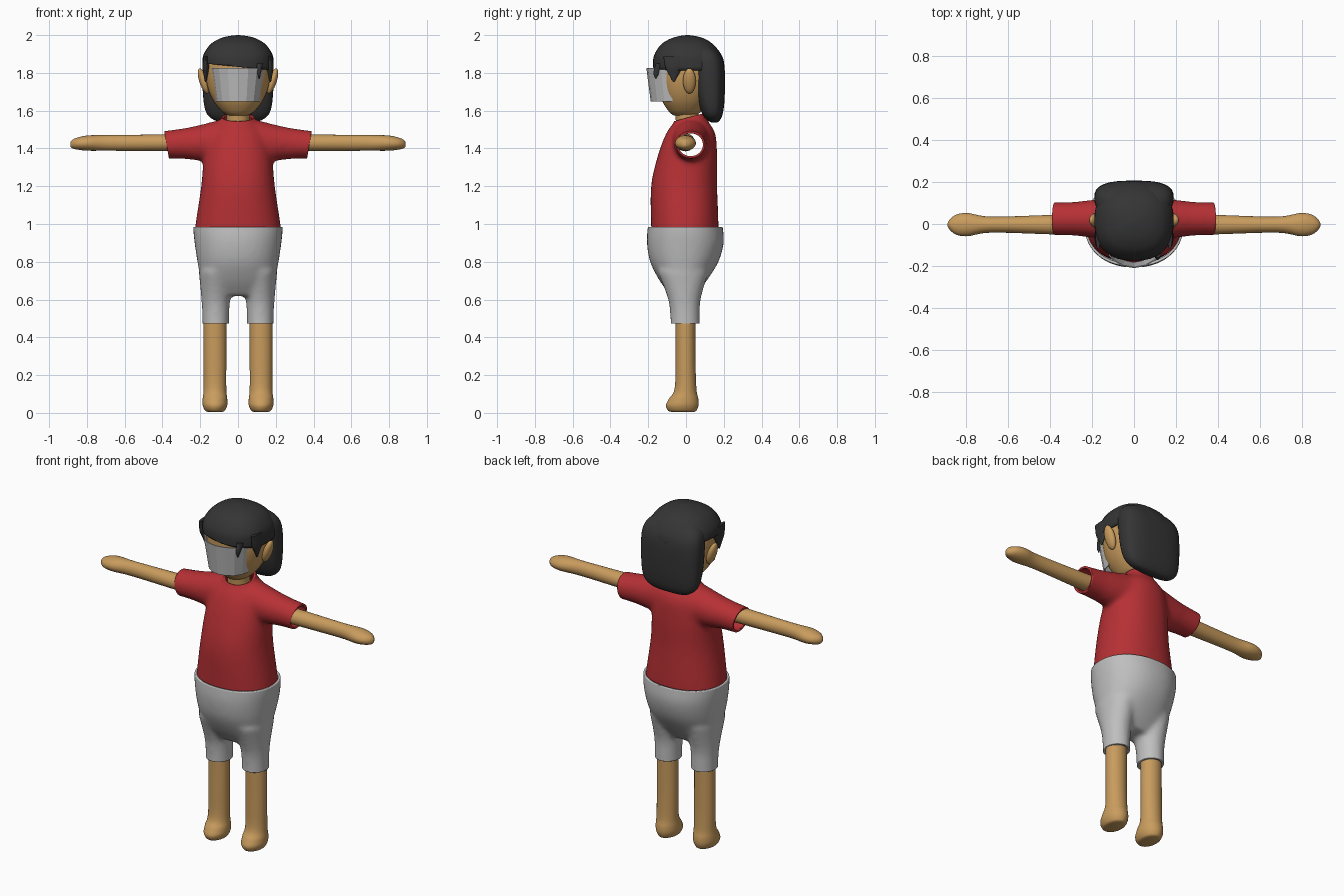
import bpy, bmesh, math
from mathutils import Vector, Matrix

cube = bpy.data.objects.get("Cube")
if cube:
    bpy.data.objects.remove(cube)


def material(name, rgb):
    m = bpy.data.materials.new(name)
    m.use_nodes = True
    m.diffuse_color = (*rgb, 1)
    m.node_tree.nodes["Principled BSDF"].inputs["Base Color"].default_value = (*rgb, 1)
    return m


SKIN = material("tan skin", (0.58, 0.33, 0.11))
RED = material("red cloth", (0.47, 0.03, 0.035))
GREY = material("pale grey", (0.52, 0.52, 0.52))
BLACK = material("black hair", (0.035, 0.035, 0.035))


def spline(a, b, c, d, f):
    """Catmull-Rom value between b and c."""
    return b + f / 2 * (c - a + f * (2 * a - 5 * b + 4 * c - d + f * (3 * (b - c) + d - a)))


def loft(bm, rings, axis="z", centre=0, side=1, power=2, segs=36, steps=5):
    """Skin smooth rings given as (position, half width, low edge, high edge)."""
    rows = []
    last = len(rings) - 1
    for i in range(last):
        quad = [rings[max(0, min(last, i + k))] for k in (-1, 0, 1, 2)]
        rows += [[spline(*v, s / steps) for v in zip(*quad)] for s in range(steps)]
    rows.append(rings[-1])
    loops = []
    for t, w, low, high in rows:
        loop = []
        for k in range(segs):
            a = math.tau * k / segs
            c, s = math.cos(a), math.sin(a)
            u = centre + w * math.copysign(abs(c) ** (2 / power), c)
            v = (low + high) / 2 + (high - low) / 2 * math.copysign(abs(s) ** (2 / power), s)
            co = (u, v, t) if axis == "z" else (t, u, v)
            loop.append(bm.verts.new((co[0] * side, co[1], co[2])))
        loops.append(loop)
    for lo, hi in zip(loops, loops[1:]):
        for k in range(segs):
            n = (k + 1) % segs
            bm.faces.new((lo[k], lo[n], hi[n], hi[k]))
    bm.faces.new(loops[0])
    bm.faces.new(loops[-1])


def finish(bm, name, mat, angle=50):
    bmesh.ops.recalc_face_normals(bm, faces=bm.faces)
    mesh = bpy.data.meshes.new(name)
    bm.to_mesh(mesh)
    bm.free()
    mesh.materials.append(mat)
    ob = bpy.data.objects.new(name, mesh)
    bpy.context.collection.objects.link(ob)
    if angle:
        bpy.ops.object.select_all(action="DESELECT")
        ob.select_set(True)
        bpy.context.view_layer.objects.active = ob
        bpy.ops.object.shade_smooth_by_angle(angle=math.radians(angle))
    return ob


def part(name, mat, rings, **kw):
    bm = bmesh.new()
    loft(bm, rings, **kw)
    return finish(bm, name, mat)


def cut(bm, point, normal):
    """Remove everything on the side the normal points to."""
    bmesh.ops.bisect_plane(bm, geom=bm.verts[:] + bm.edges[:] + bm.faces[:],
                           plane_co=point, plane_no=normal, clear_outer=True)


def garment(bm, name, mat, cuts, smoothing):
    """Fuse overlapping lofts, soften the joins, cut the openings, add cloth thickness."""
    ob = finish(bm, name, mat, None)
    fuse = ob.modifiers.new("fuse", "REMESH")
    fuse.mode, fuse.voxel_size = "VOXEL", 0.012
    soft = ob.modifiers.new("soften", "SMOOTH")
    soft.factor, soft.iterations = 0.5, smoothing
    bpy.context.view_layer.update()
    fused = bpy.data.meshes.new_from_object(
        ob.evaluated_get(bpy.context.evaluated_depsgraph_get()))
    bpy.data.objects.remove(ob)
    bm = bmesh.new()
    bm.from_mesh(fused)
    bpy.data.meshes.remove(fused)
    for point, normal in cuts:
        cut(bm, point, normal)
    ob = finish(bm, name, mat)
    shell = ob.modifiers.new("cloth", "SOLIDIFY")
    shell.thickness, shell.offset = 0.012, -1


# Shirt: torso and two sleeves
bm = bmesh.new()
loft(bm, [(0.9, 0.235, -0.18, 0.17), (1, 0.225, -0.185, 0.172), (1.2, 0.195, -0.185, 0.165),
          (1.36, 0.18, -0.15, 0.165), (1.48, 0.15, -0.105, 0.155), (1.55, 0.09, -0.06, 0.115),
          (1.64, 0.07, -0.05, 0.09)], power=2.2)
for s in (1, -1):
    loft(bm, [(0, 0.1, 1.36, 1.56), (0.1, 0.1, 1.33, 1.55), (0.2, 0.09, 1.335, 1.525),
              (0.3, 0.08, 1.345, 1.505), (0.46, 0.078, 1.345, 1.485)],
         axis="x", centre=0.025, side=s)
garment(bm, "shirt", RED,
        [((0, 0, 0.97), (0, 0, -1)), ((0, 0.015, 1.565), (0, -0.27, 1)),
         ((0.378, 0, 1.42), (1, 0, -0.17)), ((-0.378, 0, 1.42), (-1, 0, -0.17))], 14)

# Shorts: hips and two legs
bm = bmesh.new()
loft(bm, [(0.62, 0.17, -0.08, 0.05), (0.7, 0.195, -0.14, 0.11), (0.8, 0.215, -0.19, 0.172),
          (0.9, 0.23, -0.207, 0.2), (0.98, 0.237, -0.203, 0.195), (1.08, 0.23, -0.19, 0.18)],
     power=2.2)
for s in (1, -1):
    loft(bm, [(0.38, 0.071, -0.082, 0.073), (0.5, 0.071, -0.083, 0.073),
              (0.6, 0.076, -0.095, 0.078), (0.75, 0.09, -0.15, 0.12)], centre=0.118, side=s)
garment(bm, "shorts", GREY,
        [((0, 0, 0.985), (0, 0, 1)), ((0, 0, 0.472), (0, 0, -1))], 12)

# Limbs and ears, mirrored
for s, label in ((1, "left"), (-1, "right")):
    part(label + "_leg", SKIN,
         [(0.005, 0.035, -0.075, 0.04), (0.012, 0.052, -0.095, 0.055), (0.04, 0.065, -0.106, 0.066),
          (0.075, 0.065, -0.09, 0.065), (0.13, 0.06, -0.06, 0.055), (0.3, 0.06, -0.055, 0.05),
          (0.6, 0.06, -0.055, 0.05)], centre=0.122, side=s)
    part(label + "_arm", SKIN,
         [(0.25, 0.05, 1.385, 1.48), (0.4, 0.046, 1.386, 1.474), (0.68, 0.038, 1.388, 1.471),
          (0.79, 0.055, 1.388, 1.469), (0.845, 0.048, 1.393, 1.459), (0.875, 0.027, 1.4, 1.447),
          (0.888, 0.006, 1.412, 1.432)], axis="x", centre=-0.003, side=s)
    bm = bmesh.new()
    bmesh.ops.create_uvsphere(bm, u_segments=20, v_segments=12, radius=1, matrix=(
        Matrix.Translation((0.183 * s, 0.018, 1.757))
        @ Matrix.Rotation(math.radians(18 * s), 4, "Y")
        @ Matrix.Diagonal((0.022, 0.034, 0.07, 1))))
    finish(bm, label + "_ear", SKIN)
    # Pointed lock of hair in front of each ear
    part(label + "_side_lock", BLACK,
         [(1.752, 0.004, -0.069, -0.062), (1.79, 0.011, -0.09, -0.04), (1.83, 0.017, -0.11, -0.015),
          (1.89, 0.012, -0.12, 0.03)], centre=0.171, side=s)

# Head and neck
part("neck", SKIN, [(1.5, 0.064, -0.052, 0.075), (1.56, 0.06, -0.055, 0.068),
                    (1.64, 0.065, -0.065, 0.065)])
part("head", SKIN,
     [(1.575, 0.05, -0.065, 0.05), (1.595, 0.085, -0.09, 0.08), (1.65, 0.13, -0.125, 0.12),
      (1.72, 0.16, -0.145, 0.15), (1.8, 0.173, -0.155, 0.17), (1.88, 0.16, -0.145, 0.15),
      (1.94, 0.09, -0.08, 0.09)], power=2.2)

# Hair cap with a slanted fringe line
bm = bmesh.new()
loft(bm, [(1.76, 0.186, -0.17, 0.203), (1.85, 0.189, -0.175, 0.202), (1.9, 0.181, -0.166, 0.185),
          (1.95, 0.147, -0.132, 0.145), (1.98, 0.1, -0.085, 0.1), (1.994, 0.053, -0.04, 0.055),
          (2, 0.008, 0, 0.015)], power=2.4)
cut(bm, (0, 0, 1.832), (-0.1, 0, -1))
cap = finish(bm, "hair_cap", BLACK)
cap.modifiers.new("thickness", "SOLIDIFY").thickness = 0.012

# Long hair down the back
part("back_hair", BLACK,
     [(1.538, 0.07, 0.135, 0.165), (1.55, 0.125, 0.112, 0.18), (1.59, 0.168, 0.083, 0.196),
      (1.68, 0.185, 0.055, 0.205), (1.83, 0.188, 0.035, 0.204), (1.9, 0.172, 0.03, 0.18),
      (1.94, 0.13, 0.03, 0.14)], power=2.8)

# Small fringe tip that pokes past the visor
part("fringe_tip", BLACK,
     [(1.77, 0.003, -0.163, -0.158), (1.8, 0.01, -0.172, -0.14), (1.85, 0.02, -0.16, -0.11)],
     centre=0.112)

# Faceted visor: a tapered arc of flat panels
bm = bmesh.new()
columns = []
for i in range(9):
    a = math.radians(-90 + 180 * i / 8)
    columns.append([bm.verts.new((w * math.sin(a), y - d * math.cos(a), z))
                    for w, y, d, z in ((0.112, -0.07, 0.112, 1.65), (0.138, -0.085, 0.12, 1.827))])
for p, q in zip(columns, columns[1:]):
    bm.faces.new((p[0], q[0], q[1], p[1]))
visor = finish(bm, "visor", GREY, None)
visor.modifiers.new("thickness", "SOLIDIFY").thickness = 0.005
